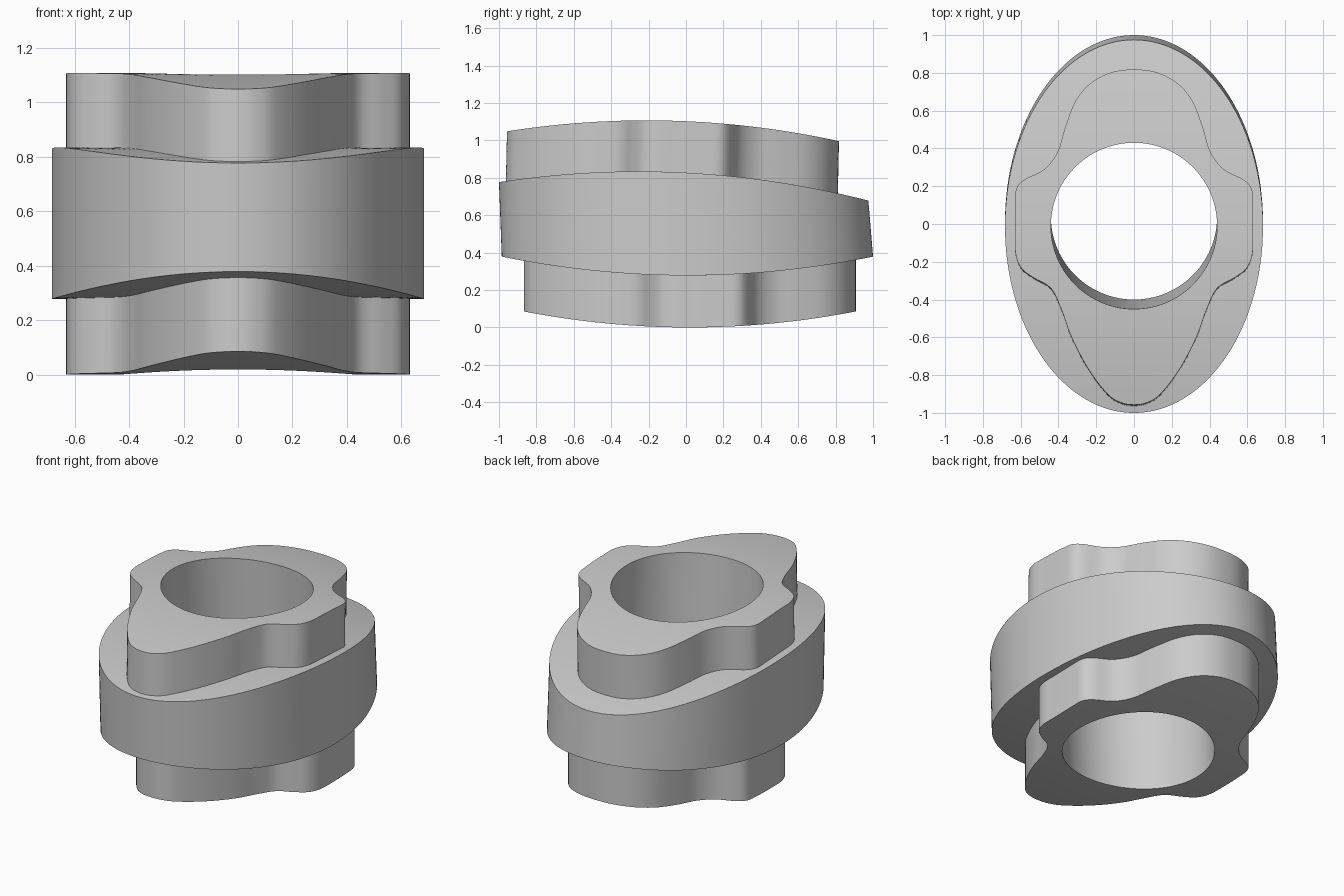
import bpy, bmesh, math
from mathutils import Vector

cube = bpy.data.objects.get("Cube")
if cube:
    bpy.data.objects.remove(cube, do_unlink=True)

metal = bpy.data.materials.new("plain grey")
metal.use_nodes = True
GREY = (0.6, 0.6, 0.6, 1)
metal.diffuse_color = GREY
metal.node_tree.nodes["Principled BSDF"].inputs["Base Color"].default_value = GREY

# Half of the lobed cam outline, from the front tip to the back
HALF = [(0, -.957), (.07, -.945), (.14, -.9), (.24, -.77), (.33, -.6), (.385, -.45),
        (.44, -.34), (.53, -.285), (.595, -.235), (.626, -.16), (.63, -.06), (.63, .1),
        (.623, .185), (.58, .235), (.475, .29), (.405, .38), (.365, .51), (.31, .65),
        (.23, .745), (.12, .803), (0, .818)]
STEPS = 5


def smooth_closed(points):
    """Catmull-Rom curve through a closed ring of points."""
    out, n = [], len(points)
    for i in range(n):
        a, b, c, d = (Vector(points[(i + k) % n]) for k in (-1, 0, 1, 2))
        for s in range(STEPS):
            t = s / STEPS
            out.append(b + (c - a) * t / 2 + (a * 2 - b * 5 + c * 4 - d) * t * t / 2
                       + (b * 3 - a - c * 3 + d) * t ** 3 / 2)
    return out


CAM = smooth_closed(HALF + [(-x, y) for x, y in HALF[-2:0:-1]])
ANGLES = [math.atan2(p.y, p.x) for p in CAM]


def cam(shift):
    return [(p.x, p.y + shift) for p in CAM]


def oval(rx, ry, shift):
    return [(rx * math.cos(a), ry * math.sin(a) + shift) for a in ANGLES]


# Gently arched end surfaces: height, arch strength, crest position
def arch(height, bend, crest):
    return lambda y: height + bend * (y - crest) ** 2


cam_top = arch(1.107, -.105, -.21)
flange_top = arch(.834, -.103, -.255)
flange_base = arch(.278, .102, .0075)
cam_base = arch(0, .1085, .02)


def loft(name, path):
    """Join (outline, surface) rings; rings on one surface follow its arch."""
    rings = []
    for k, (outline, surf) in enumerate(path):
        if k and path[k - 1][1] is surf:
            prev = path[k - 1][0]
            for s in range(1, 6):
                f = s / 6
                mid = [(p[0] + (q[0] - p[0]) * f, p[1] + (q[1] - p[1]) * f)
                       for p, q in zip(prev, outline)]
                rings.append((mid, surf))
        rings.append((outline, surf))
    bm = bmesh.new()
    rows = [[bm.verts.new((x, y, surf(y))) for x, y in outline] for outline, surf in rings]
    for a, b in zip(rows, rows[1:]):
        for i in range(len(a)):
            j = (i + 1) % len(a)
            bm.faces.new((a[i], b[i], b[j], a[j]))
    mesh = bpy.data.meshes.new(name)
    bm.to_mesh(mesh)
    bm.free()
    mesh.materials.append(metal)
    obj = bpy.data.objects.new(name, mesh)
    bpy.context.collection.objects.link(obj)
    bpy.ops.object.select_all(action='DESELECT')
    obj.select_set(True)
    bpy.context.view_layer.objects.active = obj
    bpy.ops.object.shade_smooth_by_angle(angle=math.radians(35))


bore_top, bore_base = oval(.44, .44, -.01), oval(.44, .44, .04)
upper_tip, upper_foot = cam(0), cam(-.006)
lower = cam(.09)

# Round bore through the whole stack
loft("bore_wall", [(bore_base, cam_base), (bore_top, cam_top)])

# Lobed cam above the flange
loft("upper_cam", [(bore_top, cam_top), (upper_tip, cam_top), (upper_foot, flange_top)])

# Wide oval flange
loft("oval_flange", [(upper_foot, flange_top), (oval(.683, .9875, -.0125), flange_top),
                     (oval(.683, .9925, .0075), flange_base), (lower, flange_base)])

# Lobed cam below the flange
loft("lower_cam", [(lower, flange_base), (lower, cam_base), (bore_base, cam_base)])
